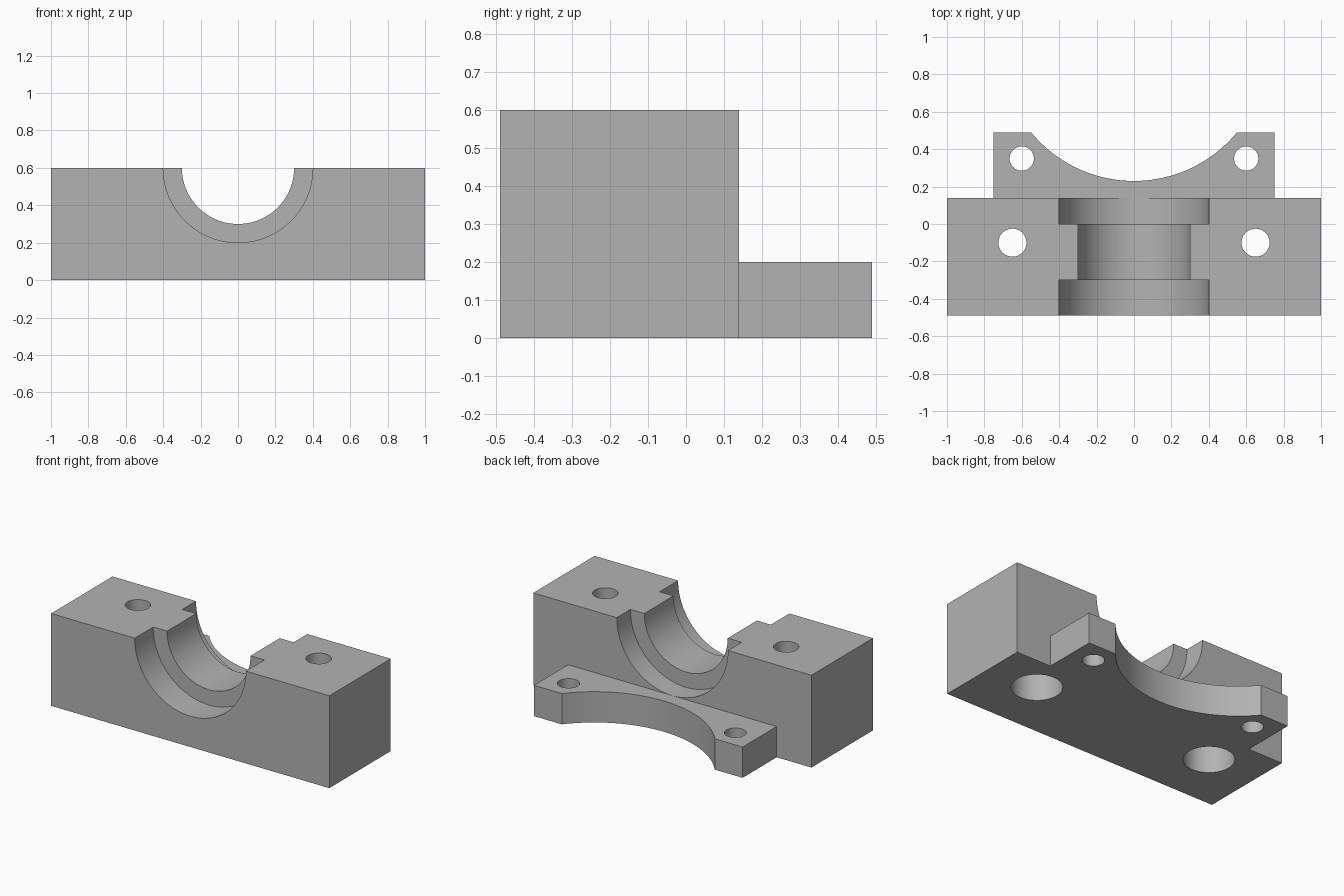
import bpy
import bmesh
from math import pi, radians
from mathutils import Matrix, Vector

if "Cube" in bpy.data.objects:
    bpy.data.objects.remove(bpy.data.objects["Cube"], do_unlink=True)

grey = bpy.data.materials.new("Plain grey")
grey.use_nodes = True
colour = (0.45, 0.45, 0.45, 1)
grey.diffuse_color = colour
grey.node_tree.nodes["Principled BSDF"].inputs["Base Color"].default_value = colour


def make_object(name, bm):
    bmesh.ops.recalc_face_normals(bm, faces=bm.faces)
    mesh = bpy.data.meshes.new(name)
    bm.to_mesh(mesh)
    bm.free()
    mesh.materials.append(grey)
    obj = bpy.data.objects.new(name, mesh)
    bpy.context.collection.objects.link(obj)
    return obj


def box(name, low, high):
    low, high = Vector(low), Vector(high)
    bm = bmesh.new()
    matrix = Matrix.Translation((low + high) / 2) @ Matrix.Diagonal((*(high - low), 1))
    bmesh.ops.create_cube(bm, size=1, matrix=matrix)
    return make_object(name, bm)


def cylinder(name, radius, start, end, sides=96):
    start, end = Vector(start), Vector(end)
    axis = end - start
    turn = Matrix.Rotation(pi / 2, 4, "X") if abs(axis.y) > 0 else Matrix()
    bm = bmesh.new()
    bmesh.ops.create_cone(bm, cap_ends=True, segments=sides, radius1=radius,
                          radius2=radius, depth=axis.length,
                          matrix=Matrix.Translation((start + end) / 2) @ turn)
    return make_object(name, bm)


def combine(target, other, operation):
    other.hide_render = True
    mod = target.modifiers.new(operation.title(), "BOOLEAN")
    mod.operation, mod.solver, mod.object = operation, "EXACT", other
    bpy.context.view_layer.objects.active = target
    bpy.ops.object.modifier_apply(modifier=mod.name)
    bpy.data.objects.remove(other, do_unlink=True)


# Main block with a half-round bearing seat, recessed wider at both ends
block = box("bearing_block", (-1, -0.49, 0), (1, 0.14, 0.6))
for name, radius, y0, y1 in (("seat_bore", 0.3, -0.4, 0.1),
                             ("front_recess", 0.4, -0.6, -0.3),
                             ("rear_recess", 0.4, 0, 0.3)):
    combine(block, cylinder(name, radius, (0, y0, 0.6), (0, y1, 0.6)), "DIFFERENCE")

# Rear mounting flange with a scooped back edge
flange = box("mounting_flange", (-0.75, 0.14, 0), (0.75, 0.49, 0.2))
combine(flange, cylinder("flange_scoop", 0.712, (0, 0.942, -0.1), (0, 0.942, 0.3), 128),
        "DIFFERENCE")

# Bolt holes, wider from below in the block
for side in (-1, 1):
    x = side * 0.65
    combine(block, cylinder("bolt_hole", 0.075, (x, -0.1, 0.1), (x, -0.1, 0.7)), "DIFFERENCE")
    combine(block, cylinder("bolt_head_recess", 0.15, (x, -0.1, -0.1), (x, -0.1, 0.3)),
            "DIFFERENCE")
    x = side * 0.6
    combine(flange, cylinder("flange_hole", 0.065, (x, 0.35, -0.1), (x, 0.35, 0.3)),
            "DIFFERENCE")

combine(block, flange, "UNION")

# Smooth curved walls, sharp edges
bpy.ops.object.select_all(action="DESELECT")
block.select_set(True)
bpy.context.view_layer.objects.active = block
bpy.ops.object.shade_smooth_by_angle(angle=radians(30))
